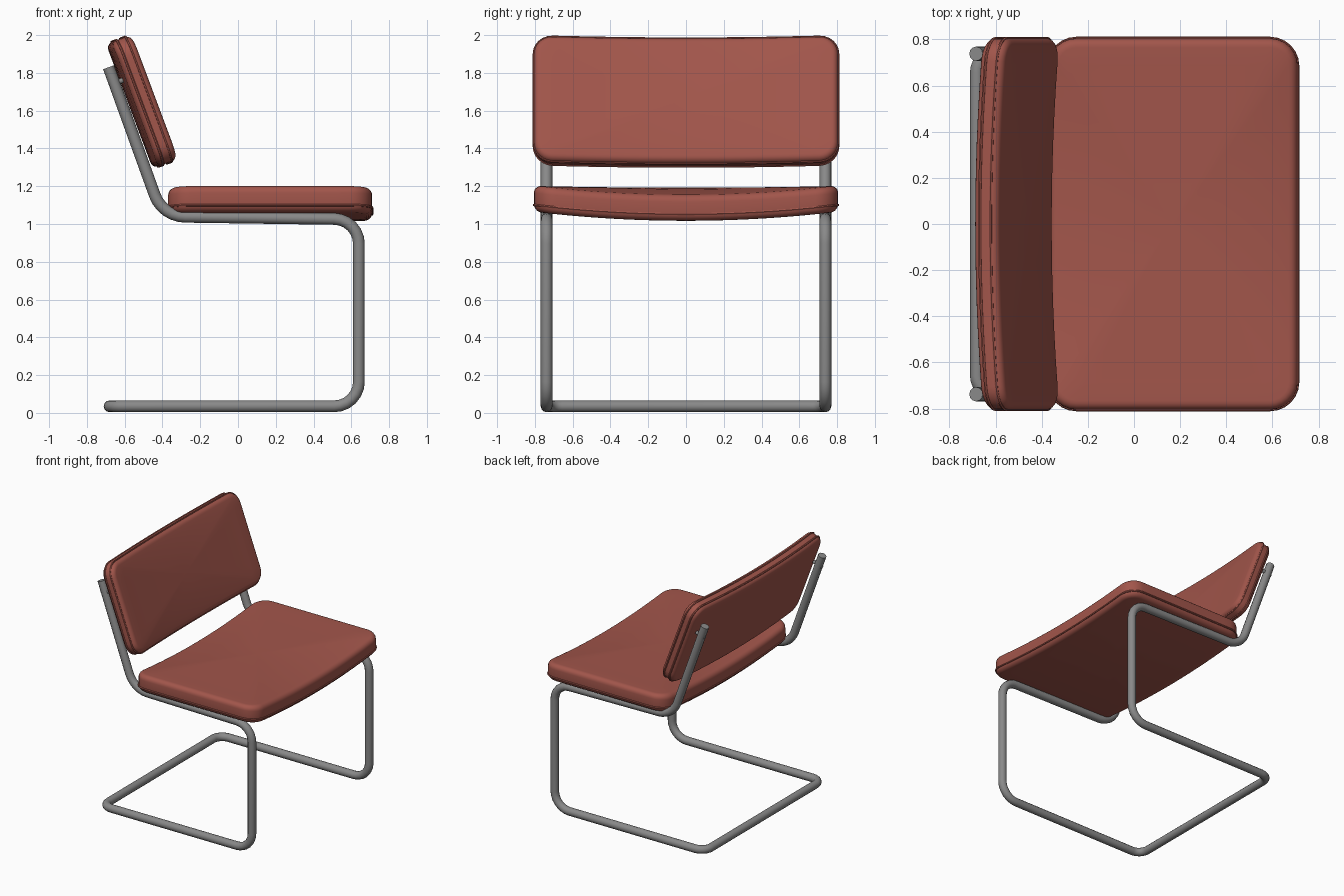
import bpy, bmesh, math
from mathutils import Vector, Matrix

if "Cube" in bpy.data.objects:
    bpy.data.objects.remove(bpy.data.objects["Cube"])


def material(name, col):
    m = bpy.data.materials.new(name)
    m.diffuse_color = (*col, 1)
    m.use_nodes = True
    m.node_tree.nodes["Principled BSDF"].inputs["Base Color"].default_value = m.diffuse_color
    return m


RED = material("rust red upholstery", (0.36, 0.092, 0.07))
STEEL = material("grey steel", (0.25, 0.25, 0.25))


def smooth(ob, angle=40):
    bpy.ops.object.select_all(action='DESELECT')
    ob.select_set(True)
    bpy.context.view_layer.objects.active = ob
    bpy.ops.object.shade_smooth_by_angle(angle=math.radians(angle))


def tube(name, pts, radius, mat, cyclic=False, res=3):
    """Round tube along a polyline, turned into a mesh."""
    cu = bpy.data.curves.new(name, 'CURVE')
    cu.dimensions = '3D'
    cu.bevel_depth, cu.bevel_resolution, cu.use_fill_caps = radius, res, True
    sp = cu.splines.new('POLY')
    sp.points.add(len(pts) - 1)
    for p, c in zip(sp.points, pts):
        p.co = (*c, 1)
    sp.use_cyclic_u = cyclic
    cu.materials.append(mat)
    ob = bpy.data.objects.new(name, cu)
    bpy.context.collection.objects.link(ob)
    bpy.ops.object.select_all(action='DESELECT')
    ob.select_set(True)
    bpy.context.view_layer.objects.active = ob
    bpy.ops.object.convert(target='MESH')
    smooth(bpy.context.object, 50)


def fillet(corners, cuts, n=6):
    """Replace each inner corner of a path with a curved bend."""
    out = [corners[0]]
    for a, b, c, d in zip(corners, corners[1:], corners[2:], cuts):
        p, q = b + (a - b).normalized() * d, b + (c - b).normalized() * d
        ang = (b - a).angle(c - b)
        w = math.cos(ang / 2)          # rational weight gives a true arc
        for i in range(n + 1):
            t = i / n
            k = ((1 - t) ** 2, 2 * w * t * (1 - t), t * t)
            out.append((p * k[0] + b * k[1] + q * k[2]) / sum(k))
    return out + [corners[-1]]


def outline(hx, hy, r, side=12, arc=6):
    """Rounded rectangle with subdivided straight sides."""
    pts = []
    centres = [(hx - r, hy - r), (r - hx, hy - r), (r - hx, r - hy), (hx - r, r - hy)]
    for k, (cx, cy) in enumerate(centres):
        for i in range(arc + 1):
            a = math.pi / 2 * (k + i / arc)
            pts.append(Vector((cx + r * math.cos(a), cy + r * math.sin(a), 0)))
        a = math.pi / 2 * (k + 1)
        nx, ny = centres[(k + 1) % 4]
        end = Vector((nx + r * math.cos(a), ny + r * math.sin(a), 0))
        start = pts[-1].copy()
        pts += [start.lerp(end, i / side) for i in range(1, side)]
    return pts


def cushion(name, hx, hy, ht, corner, edge, crown, sag, mat4, seams):
    """Padded slab, crowned on top, sagging along its middle."""
    def place(p):
        z = p.z - sag * (1 - min(1, (p.y / hy) ** 2))
        return mat4 @ Vector((p.x, p.y, z))

    rings = []
    for s in (0.25, 0.5, 0.75, 0.9):                      # underside
        rings.append([Vector((p.x * s, p.y * s, -ht)) for p in outline(hx - edge, hy - edge, corner - edge)])
    for sign in (-1, 1):                                  # rounded rim
        for i in range(6):
            a = math.pi / 2 * (i if sign < 0 else 5 - i) / 5
            ins = edge * (1 - math.sin(a))
            z = sign * (ht - edge * (1 - math.cos(a)))
            rings.append([p + Vector((0, 0, z)) for p in outline(hx - ins, hy - ins, corner - ins)])
    for s in (0.9, 0.75, 0.5, 0.25):                      # crowned top
        rings.append([Vector((p.x * s, p.y * s, ht + crown * (1 - s * s)))
                      for p in outline(hx - edge, hy - edge, corner - edge)])
    bm = bmesh.new()
    vs = [[bm.verts.new(place(p)) for p in r] for r in rings]
    n = len(vs[0])
    for a, b in zip(vs, vs[1:]):
        for i in range(n):
            j = (i + 1) % n
            bm.faces.new((a[i], a[j], b[j], b[i]))
    for ring, z in ((vs[0], -ht), (vs[-1], ht + crown)):
        c = bm.verts.new(place(Vector((0, 0, z))))
        for i in range(n):
            bm.faces.new((ring[i], ring[(i + 1) % n], c))
    bmesh.ops.recalc_face_normals(bm, faces=bm.faces)
    me = bpy.data.meshes.new(name)
    bm.to_mesh(me)
    bm.free()
    me.materials.append(RED)
    ob = bpy.data.objects.new(name, me)
    bpy.context.collection.objects.link(ob)
    smooth(ob, 60)
    # piping along the seams
    for k, z in enumerate(seams):
        path = [place(p + Vector((0, 0, z))) for p in outline(hx, hy, corner)]
        tube(f"{name}_piping_{k + 1}", path, 0.007, RED, cyclic=True, res=1)


# bent tube frame: one continuous path, left side mirrored to the right
W = 0.738
side = [Vector((-0.685, W, 1.83)), Vector((-0.40, W, 1.04)), Vector((0.64, W, 1.025)),
        Vector((0.64, W, 0.035)), Vector((-0.68, W, 0.035))]
other = [Vector((p.x, -p.y, p.z)) for p in reversed(side)]
cuts = [0.12, 0.13, 0.13, 0.08]
tube("tube_frame", fillet(side + other, cuts + cuts[::-1]), 0.031, STEEL, res=4)

# small fixing screws behind the back posts
for s in (-1, 1):
    c = Vector((-0.655, s * W, 1.745))
    n = Vector((0.94, 0, 0.34))
    tube("back_screw", [c - n * 0.03, c + n * 0.05], 0.014, STEEL, res=2)

# seat cushion
cushion("seat", 0.54, 0.805, 0.07, 0.12, 0.04, 0.035, 0.048,
        Matrix.Translation((0.17, 0, 1.135)), (-0.035,))

# backrest cushion, leaning back
cushion("backrest", 0.352, 0.805, 0.056, 0.10, 0.035, 0.018, 0.036,
        Matrix.Translation((-0.489, 0, 1.655)) @ Matrix.Rotation(math.radians(69.5), 4, 'Y'),
        (-0.025, 0.025))
